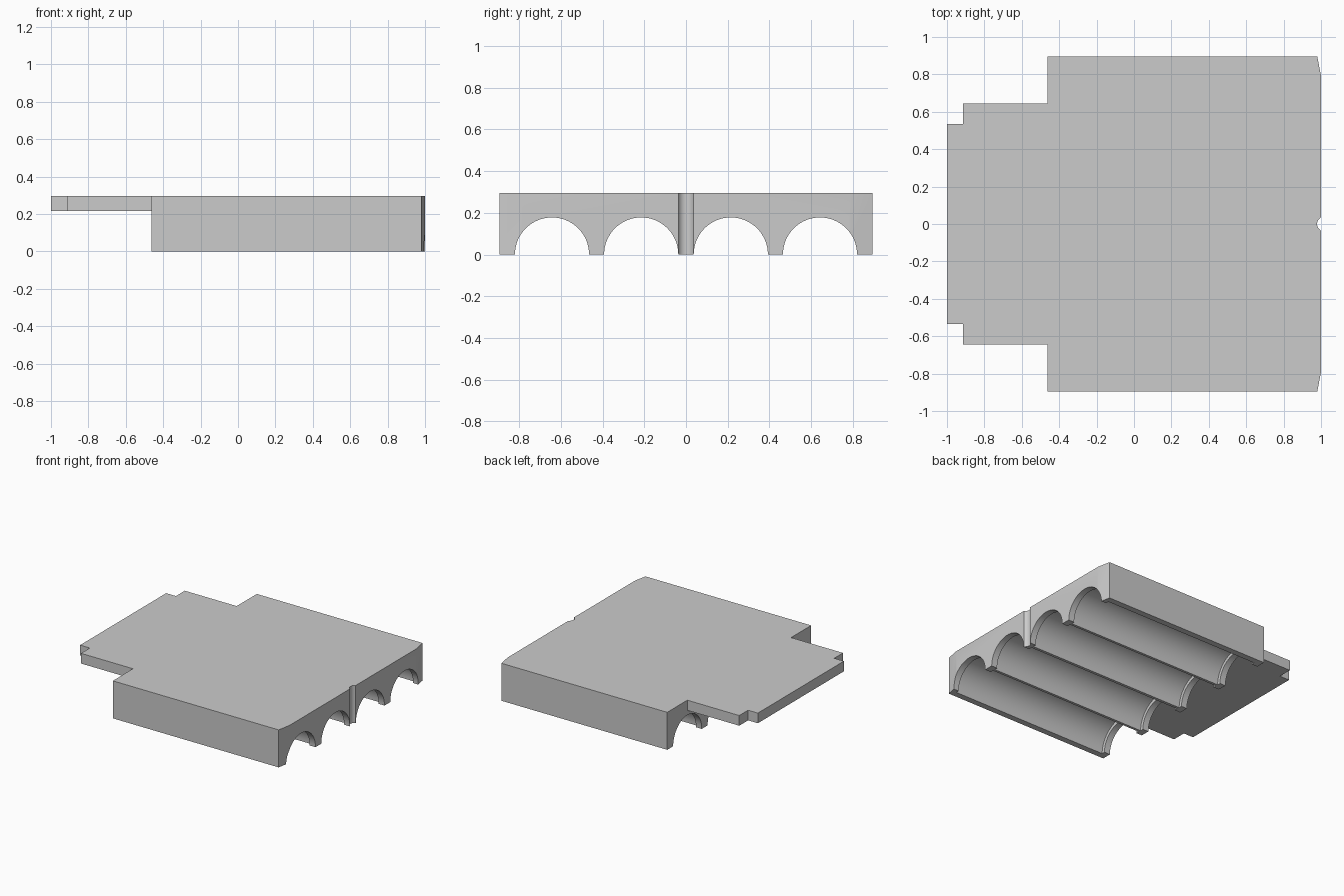
import bpy, bmesh, math
from mathutils import Matrix, Vector

cube = bpy.data.objects.get("Cube")
if cube:
    bpy.data.objects.remove(cube, do_unlink=True)

TOP, DECK_BOTTOM = 0.295, 0.215
BLOCK_X, FRONT_X, HALF_Y = -0.463, 1.0, 0.895
ARCH_R, VAULT_R, RIB = 0.178, 0.204, 0.05
ARCH_Y = (-0.643, -0.215, 0.215, 0.643)

stone = bpy.data.materials.new("plain grey")
stone.use_nodes = True
grey = (0.6, 0.6, 0.6, 1)
stone.diffuse_color = grey
stone.node_tree.nodes["Principled BSDF"].inputs["Base Color"].default_value = grey


def make_object(name, bm):
    bmesh.ops.recalc_face_normals(bm, faces=bm.faces)
    mesh = bpy.data.meshes.new(name)
    bm.to_mesh(mesh)
    bm.free()
    mesh.materials.append(stone)
    obj = bpy.data.objects.new(name, mesh)
    bpy.context.collection.objects.link(obj)
    return obj


def box(name, x0, x1, y0, y1, z0, z1):
    bm = bmesh.new()
    centre = Vector((x0 + x1, y0 + y1, z0 + z1)) / 2
    size = Matrix.Diagonal((x1 - x0, y1 - y0, z1 - z0, 1))
    bmesh.ops.create_cube(bm, size=1, matrix=Matrix.Translation(centre) @ size)
    return make_object(name, bm)


def tunnel(name, y, radius, x0, x1):
    bm = bmesh.new()
    place = Matrix.Translation(((x0 + x1) / 2, y, 0)) @ Matrix.Rotation(math.pi / 2, 4, 'Y')
    bmesh.ops.create_cone(bm, cap_ends=True, segments=64, radius1=radius,
                          radius2=radius, depth=x1 - x0, matrix=place)
    return make_object(name, bm)


def cut(target, cutter):
    mod = target.modifiers.new("cut", 'BOOLEAN')
    mod.operation, mod.solver, mod.object = 'DIFFERENCE', 'EXACT', cutter
    bpy.context.view_layer.objects.active = target
    bpy.ops.object.modifier_apply(modifier=mod.name)
    bpy.data.objects.remove(cutter, do_unlink=True)


# Footprint: stepped rear deck, chamfered front corners, shallow round notch
half = [(-1, 0.535), (-0.915, 0.535), (-0.915, 0.645), (BLOCK_X, 0.645),
        (BLOCK_X, HALF_Y), (0.98, HALF_Y), (FRONT_X, 0.79)]
for i in range(6):
    a = math.radians(62) * (1 - i / 6)
    half.append((1.019 - 0.04 * math.cos(a), 0.04 * math.sin(a)))
outline = half + [(0.979, 0)] + [(x, -y) for x, y in reversed(half)]

bm = bmesh.new()
base = bm.faces.new([bm.verts.new((x, y, 0)) for x, y in outline])
walls = bmesh.ops.extrude_face_region(bm, geom=[base])
bmesh.ops.translate(bm, vec=(0, 0, TOP),
                    verts=[v for v in walls["geom"] if isinstance(v, bmesh.types.BMVert)])
platform = make_object("arched_platform", bm)

# Open space under the deck
cut(platform, box("deck_clearance", -1.2, BLOCK_X, -1, 1, -0.1, DECK_BOTTOM))

# Vaults, wider between the end ribs
for y in ARCH_Y:
    cut(platform, tunnel("arch_cutter", y, ARCH_R, BLOCK_X - 0.1, FRONT_X + 0.1))
    cut(platform, tunnel("vault_cutter", y, VAULT_R, BLOCK_X + RIB, FRONT_X - RIB))

bpy.ops.object.select_all(action='DESELECT')
platform.select_set(True)
bpy.context.view_layer.objects.active = platform
bpy.ops.object.shade_smooth_by_angle(angle=math.radians(30))
